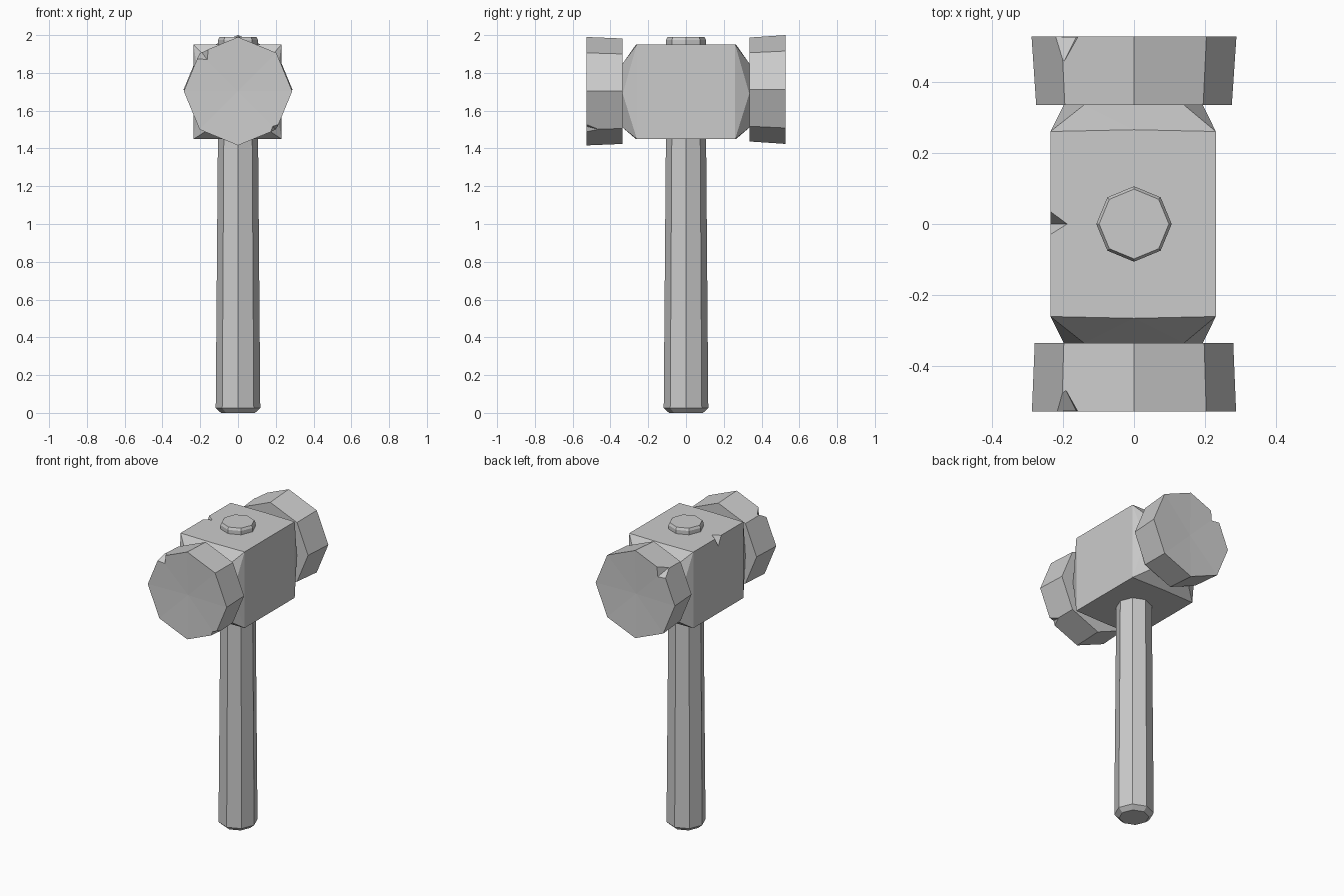
import bpy, bmesh
from math import sin, cos, pi
from mathutils import Vector

if "Cube" in bpy.data.objects:
    bpy.data.objects.remove(bpy.data.objects["Cube"])

GREY = (0.6, 0.6, 0.6, 1)
grey = bpy.data.materials.new("plain_grey")
grey.use_nodes = True
grey.diffuse_color = GREY
grey.node_tree.nodes["Principled BSDF"].inputs["Base Color"].default_value = GREY


def finish(name, bm):
    bmesh.ops.recalc_face_normals(bm, faces=bm.faces)
    mesh = bpy.data.meshes.new(name)
    bm.to_mesh(mesh)
    bm.free()
    mesh.materials.append(grey)
    obj = bpy.data.objects.new(name, mesh)
    bpy.context.collection.objects.link(obj)
    return obj


def ring(radius, at):
    """Eight points around an axis, with corners on the main directions."""
    return [at(radius * cos(i * pi / 4), radius * sin(i * pi / 4)) for i in range(8)]


def loft(name, rings, dent=None):
    """Skin a stack of rings; the last end can be dented to a centre point."""
    bm = bmesh.new()
    loops = [[bm.verts.new(p) for p in r] for r in rings]
    for a, b in zip(loops, loops[1:]):
        for i in range(8):
            j = (i + 1) % 8
            bm.faces.new((a[i], a[j], b[j], b[i]))
    bm.faces.new(loops[0])
    end = bm.faces.new(loops[-1])
    if dent:
        centre = bmesh.ops.poke(bm, faces=[end])["verts"][0]
        centre.co += Vector(dent)
    return finish(name, bm)


def chip(obj, points):
    """Knock a small pointed chip out of an edge."""
    bm = bmesh.new()
    for p in points:
        bm.verts.new(p)
    bmesh.ops.convex_hull(bm, input=bm.verts)
    cutter = finish("chip_cutter", bm)
    cutter.hide_render = True
    mod = obj.modifiers.new("chip", "BOOLEAN")
    mod.operation, mod.object, mod.solver = "DIFFERENCE", cutter, "EXACT"
    bpy.context.view_layer.objects.active = obj
    bpy.ops.object.modifier_apply(modifier=mod.name)
    bpy.data.objects.remove(cutter)


# Handle: tapering octagonal shaft, its end standing proud of the head
loft("handle", [ring(r, lambda x, y, z=z: (x, y, z)) for r, z in
                ((0.09, 0.0), (0.118, 0.025), (0.106, 1.5), (0.106, 1.975), (0.098, 1.99))])

# Head block: box narrowing to a neck at both ends
bm = bmesh.new()
for s in (-1, 1):
    for x in (-0.235, 0.23):
        for z in (1.45, 1.95):
            bm.verts.new((x, s * 0.26, z))
        bm.verts.new((x * 0.84, s * 0.335, 1.69))
    for z in (1.45, 1.95):
        bm.verts.new((0, s * 0.265, z))
    for x in (-0.14, 0.14):
        for z in (1.51, 1.85):
            bm.verts.new((x, s * 0.335, z))
bmesh.ops.convex_hull(bm, input=bm.verts)
block = finish("head_block", bm)
chip(block, [(-0.18, 0, 1.96), (-0.26, 0.065, 1.97), (-0.26, -0.055, 1.97), (-0.25, 0, 1.87)])

# Striking caps: octagonal drums flaring slightly outward
for name, s, z0, inner, outer in (("front_cap", -1, 1.703, 0.279, 0.287),
                                  ("back_cap", 1, 1.712, 0.275, 0.288)):
    cap = loft(name, [ring(r, lambda x, z, y=y: (x, s * y, z0 + z))
                      for r, y in ((inner, 0.335), (outer, 0.527))], dent=(0, -s * 0.01, 0))
    # Chipped upper corner of the striking face
    chip(cap, [(-0.15, s * 0.54, 1.94), (-0.24, s * 0.54, 1.87), (-0.2, s * 0.45, 1.92),
               (-0.24, s * 0.54, 1.98), (-0.155, s * 0.54, 1.86)])

# Small chip low on the front cap
chip(bpy.data.objects["front_cap"],
     [(0.16, -0.54, 1.46), (0.24, -0.54, 1.54), (0.2, -0.46, 1.5),
      (0.24, -0.54, 1.44), (0.18, -0.54, 1.52)])
